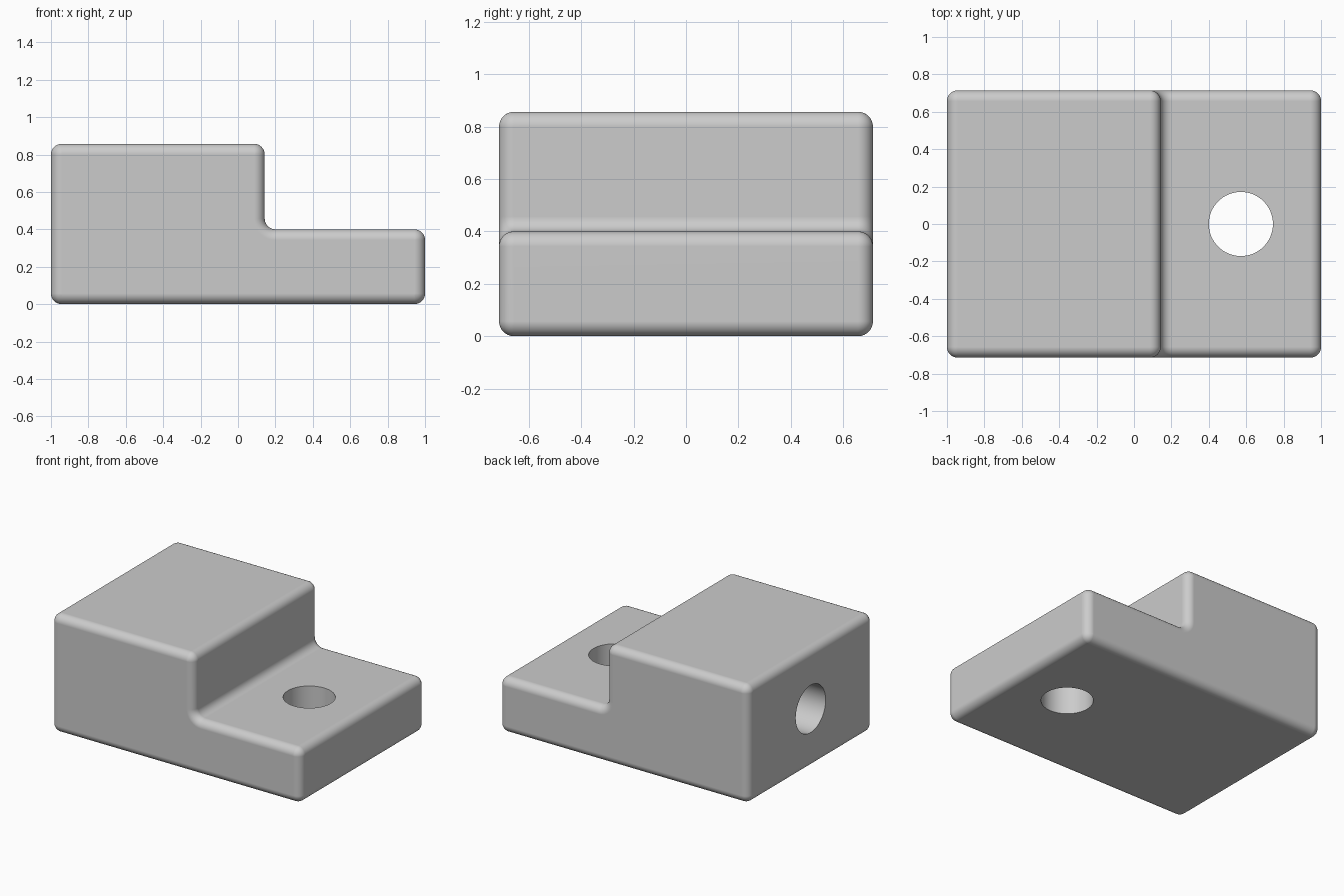
import bpy, bmesh, math

cube = bpy.data.objects.get("Cube")
if cube:
    bpy.data.objects.remove(cube, do_unlink=True)

# Main dimensions
UNIT = 2 / 35
HALF_Y = 12.5 * UNIT
TALL, LOW, STEP_X = 15 * UNIT, 7 * UNIT, 3 - 3 + 2.5 * UNIT
R = UNIT                     # edge rounding radius
HOLE_R = 3 * UNIT
SEG = 8

grey = bpy.data.materials.new("light_grey")
grey.use_nodes = True
colour = (0.6, 0.6, 0.6, 1)
grey.diffuse_color = colour
grey.node_tree.nodes["Principled BSDF"].inputs["Base Color"].default_value = colour

# Stepped profile: arc centre x, z, start angle, turn direction (-1 is the inner corner)
corners = [
    (-1 + R, R, 180, 1),
    (1 - R, R, 270, 1),
    (1 - R, LOW - R, 0, 1),
    (STEP_X + R, LOW + R, 270, -1),
    (STEP_X - R, TALL - R, 0, 1),
    (-1 + R, TALL - R, 90, 1),
]


def ring(bm, y, inset):
    """One profile loop at depth y, shrunk by inset."""
    verts = []
    for cx, cz, start, turn in corners:
        radius = R - turn * inset
        for i in range(SEG + 1):
            a = math.radians(start + turn * 90 * i / SEG)
            verts.append(bm.verts.new((cx + radius * math.cos(a), y, cz + radius * math.sin(a))))
    return verts


def cutter(name, radius, depth, location, rotation=(0, 0, 0)):
    bpy.ops.mesh.primitive_cylinder_add(vertices=64, radius=radius, depth=depth,
                                        location=location, rotation=rotation)
    obj = bpy.context.object
    obj.name = name
    obj.hide_render = True
    obj.data.materials.append(grey)
    return obj


# Stepped block with rounded rims on front and back
bm = bmesh.new()
angles = [math.pi / 2 * i / SEG for i in range(SEG + 1)]
sections = [(-(HALF_Y - R + R * math.sin(a)), R * (1 - math.cos(a))) for a in reversed(angles)]
sections += [(-y, d) for y, d in reversed(sections)]
rings = [ring(bm, y, d) for y, d in sections]
for a, b in zip(rings, rings[1:]):
    for i in range(len(a)):
        j = (i + 1) % len(a)
        bm.faces.new((a[i], a[j], b[j], b[i]))
bm.faces.new(rings[0])
bm.faces.new(rings[-1])
bmesh.ops.remove_doubles(bm, verts=bm.verts, dist=1e-5)
bmesh.ops.recalc_face_normals(bm, faces=bm.faces)
mesh = bpy.data.meshes.new("stepped_block")
bm.to_mesh(mesh)
bm.free()
block = bpy.data.objects.new("stepped_block", mesh)
bpy.context.collection.objects.link(block)
mesh.materials.append(grey)

# Through hole in the low ledge, blind hole in the tall end
BLIND = 10 * UNIT
cutters = [
    cutter("ledge_hole_cutter", HOLE_R, 1, (10 * UNIT, 0, LOW / 2)),
    cutter("end_hole_cutter", HOLE_R, 2 * BLIND, (-1, 0, TALL / 2), (0, math.pi / 2, 0)),
]
bpy.ops.object.select_all(action='DESELECT')
block.select_set(True)
bpy.context.view_layer.objects.active = block
for c in cutters:
    mod = block.modifiers.new(c.name, 'BOOLEAN')
    mod.operation = 'DIFFERENCE'
    mod.solver = 'EXACT'
    mod.object = c
    bpy.ops.object.modifier_apply(modifier=mod.name)
for c in cutters:
    bpy.data.objects.remove(c, do_unlink=True)

# Smooth roundings, flat main faces
bpy.ops.object.shade_smooth_by_angle(angle=math.radians(35))
weighted = block.modifiers.new("flat_faces", 'WEIGHTED_NORMAL')
weighted.keep_sharp = True
